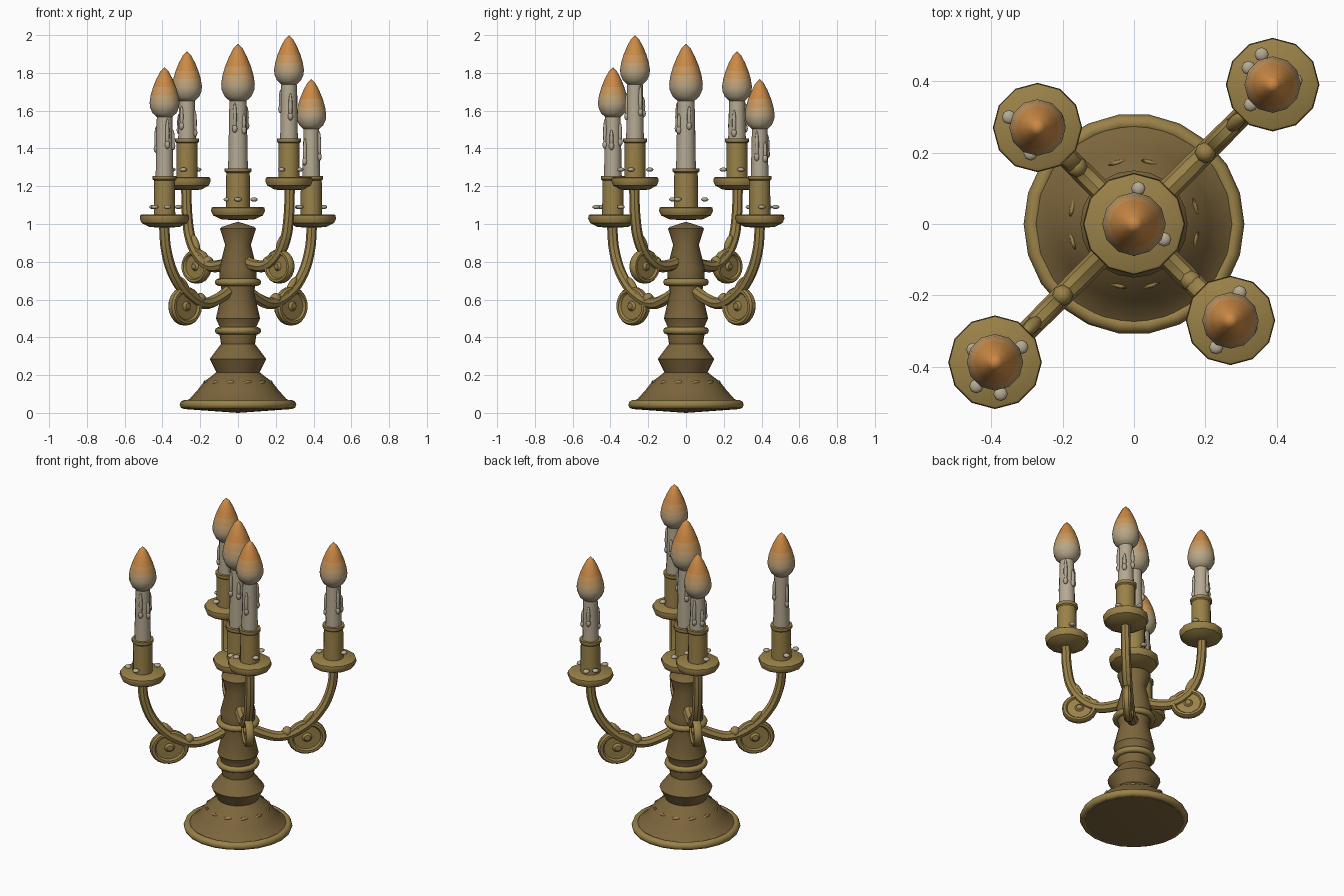
import bpy, bmesh
from math import pi, sin, cos, radians, sqrt
from mathutils import Matrix, Vector

if "Cube" in bpy.data.objects:
    bpy.data.objects.remove(bpy.data.objects["Cube"])


def material(name, rgb):
    m = bpy.data.materials.new(name)
    m.diffuse_color = (*rgb, 1)
    m.use_nodes = True
    m.node_tree.nodes["Principled BSDF"].inputs["Base Color"].default_value = m.diffuse_color
    return m


BRONZE = material("dark_bronze", (0.20, 0.13, 0.045))
GOLD = material("gold", (0.32, 0.22, 0.065))
WAX = material("wax", (0.46, 0.40, 0.29))
FLAME = [material("flame_%d" % i, c) for i, c in enumerate(
    [(0.48, 0.39, 0.25), (0.54, 0.36, 0.18), (0.58, 0.31, 0.11), (0.60, 0.25, 0.06)])]


def finish(name, bm, mat, matrix=Matrix(), angle=35):
    bmesh.ops.recalc_face_normals(bm, faces=bm.faces[:])
    me = bpy.data.meshes.new(name)
    bm.to_mesh(me)
    bm.free()
    ob = bpy.data.objects.new(name, me)
    bpy.context.collection.objects.link(ob)
    me.materials.append(mat)
    ob.matrix_world = matrix
    bpy.ops.object.select_all(action='DESELECT')
    ob.select_set(True)
    bpy.context.view_layer.objects.active = ob
    bpy.ops.object.shade_smooth_by_angle(angle=radians(angle))
    return ob


def lathe(name, profile, sides, mat, matrix=Matrix(), angle=35):
    """Spin a list of (radius, z) points around z."""
    bm = bmesh.new()
    rings = []
    for r, z in profile:
        if r == 0:
            rings.append([bm.verts.new((0, 0, z))] * sides)
        else:
            rings.append([bm.verts.new((r * cos(2 * pi * i / sides), r * sin(2 * pi * i / sides), z))
                          for i in range(sides)])
    for a, b in zip(rings, rings[1:]):
        for i in range(sides):
            j = (i + 1) % sides
            loop = list(dict.fromkeys([a[i], a[j], b[j], b[i]]))
            if len(loop) > 2:
                bm.faces.new(loop)
    return finish(name, bm, mat, matrix, angle)


def ring(name, R, r, z, sides, mat):
    prof = [(R + r * cos(t * pi / 4), z + r * sin(t * pi / 4)) for t in range(9)]
    ob = lathe(name, prof, sides, mat, angle=60)
    bm = bmesh.new()
    bm.from_mesh(ob.data)
    bmesh.ops.remove_doubles(bm, verts=bm.verts[:], dist=1e-5)
    bm.to_mesh(ob.data)
    bm.free()


def blobs(name, placements, mat, matrix=Matrix()):
    """One object made of several ellipsoids, each (location, scale, rotation)."""
    bm = bmesh.new()
    for loc, scale, rot in placements:
        bmesh.ops.create_uvsphere(bm, u_segments=8, v_segments=6, radius=1,
                                  matrix=Matrix.Translation(loc) @ rot @ Matrix.Diagonal((*scale, 1)))
    return finish(name, bm, mat, matrix, 60)


def rz(a):
    return Matrix.Rotation(a, 4, 'Z')


# base and turned column
lathe("column", [(0, 0), (0.28, 0.02), (0.28, 0.06), (0.255, 0.075), (0.215, 0.12), (0.18, 0.165),
                 (0.14, 0.195), (0.115, 0.215), (0.15, 0.285), (0.09, 0.365), (0.1, 0.43),
                 (0.097, 0.455), (0.117, 0.5), (0.085, 0.64), (0.095, 0.69), (0.1, 0.76),
                 (0.068, 0.89), (0.095, 0.975), (0.085, 0.985), (0, 1.012)], 20, BRONZE)
ring("base_rim", 0.285, 0.024, 0.044, 22, GOLD)
ring("lower_collar", 0.104, 0.019, 0.435, 18, GOLD)
ring("upper_collar", 0.104, 0.019, 0.692, 18, GOLD)

# small leaves around the base
leaves = []
for k in range(12):
    a = radians(15 + 30 * k)
    leaves.append(((0.178 * cos(a), 0.178 * sin(a), 0.16), (0.007, 0.028, 0.011),
                   rz(a) @ Matrix.Rotation(radians(14), 4, 'X')))
blobs("base_leaves", leaves, GOLD)


def candle(tag, x, y, dish_z, dish_r, sock_r, wax_r, flame_r, z0, z1, drops, turn):
    """Drip dish, socket, candle, flame; dish_z is the top of the dish."""
    at = Matrix.Translation((x, y, 0))
    d = dish_z
    lathe(tag + "_dish", [(0, d - 0.07), (dish_r * 0.6, d - 0.066), (dish_r * 0.92, d - 0.045),
                          (dish_r, d - 0.022), (dish_r * 0.98, d - 0.004), (dish_r * 0.93, d),
                          (0, d + 0.002)], 12, GOLD, at)
    s = d + 0.205
    lathe(tag + "_socket", [(0, d - 0.01), (sock_r, d - 0.01), (sock_r * 0.97, s - 0.025),
                            (sock_r * 1.1, s - 0.018), (sock_r * 1.1, s), (0, s)], 12, GOLD, at)
    lathe(tag + "_wax", [(0, s - 0.03), (wax_r * 1.08, s - 0.03), (wax_r * 0.92, z0 + 0.03),
                         (0, z0 + 0.035)], 12, WAX, at)
    # flame, coloured in bands towards the tip
    h = z1 - z0
    shape = [(0, 0), (0.5, 0.02), (0.8, 0.1), (0.97, 0.21), (1, 0.31), (0.93, 0.45),
             (0.77, 0.61), (0.53, 0.78), (0.27, 0.92), (0, 1)]
    ob = lathe(tag + "_flame", [(r * flame_r, z0 + t * h) for r, t in shape], 12, FLAME[0], at, 60)
    for m in FLAME[1:]:
        ob.data.materials.append(m)
    for p in ob.data.polygons:
        t = (p.center.z - z0) / h
        p.material_index = sum(t > lim for lim in (0.3, 0.5, 0.68))
    # wax runs on the candle
    runs = []
    for i, (ang, ln) in enumerate([(250, 0.08), (20, 0.06), (130, 0.07), (310, 0.05)]):
        a = radians(ang + turn)
        top = z0 + 0.0 - 0.02 * i
        runs.append(((wax_r * cos(a), wax_r * sin(a), top - ln), (0.011, 0.011, ln), Matrix()))
        runs.append(((wax_r * cos(a), wax_r * sin(a), top - 1.75 * ln), (0.014, 0.014, 0.022), Matrix()))
    blobs(tag + "_wax_runs", runs, WAX, at)
    # hardened drops over the dish
    blobs(tag + "_wax_drops", [((r * cos(radians(a)), r * sin(radians(a)), d + 0.04),
                                (0.02, 0.02, 0.011), Matrix()) for a, r in drops], WAX, at)


candle("centre", 0, 0, 1.09, 0.143, 0.064, 0.049, 0.089, 1.645, 1.955,
       [(83, 0.1), (333, 0.095), (200, 0.06), (270, 0.07)], 0)

# arm paths as (diagonal offset along x, z)
LONG = [(0.03, 0.66), (0.11, 0.602), (0.175, 0.58), (0.25, 0.613), (0.33, 0.71), (0.378, 0.85), (0.392, 1.0)]
SHORT = [(0.03, 0.805), (0.1, 0.778), (0.15, 0.78), (0.2, 0.818), (0.248, 0.91), (0.268, 1.03), (0.274, 1.19)]


def arm(tag, ang, path, scroll_x, scroll_z, scroll_r, knob, leaf):
    turn = rz(radians(ang))
    cu = bpy.data.curves.new(tag, 'CURVE')
    cu.dimensions = '3D'
    cu.bevel_depth = 0.031
    cu.bevel_resolution = 2
    cu.resolution_u = 4
    cu.use_fill_caps = True
    sp = cu.splines.new('BEZIER')
    sp.bezier_points.add(len(path) - 1)
    for i, (p, (x, z)) in enumerate(zip(sp.bezier_points, path)):
        p.co = (x * sqrt(2), 0, z)
        p.handle_left_type = p.handle_right_type = 'AUTO'
        p.radius = 1.05 - 0.03 * i
    ob = bpy.data.objects.new(tag, cu)
    bpy.context.collection.objects.link(ob)
    cu.materials.append(GOLD)
    ob.matrix_world = turn
    bpy.ops.object.select_all(action='DESELECT')
    ob.select_set(True)
    bpy.context.view_layer.objects.active = ob
    bpy.ops.object.convert(target='MESH')
    bpy.ops.object.shade_smooth_by_angle(angle=radians(30))
    # round scroll lying in the plane of the arm
    half = [(0, 0.026), (0.16, 0.024), (0.26, 0.012), (0.7, 0.012), (0.78, 0.023), (0.92, 0.023), (1, 0.012)]
    prof = [(r * scroll_r, -z) for r, z in half] + [(r * scroll_r, z) for r, z in reversed(half)]
    lathe(tag + "_scroll", prof, 20, GOLD,
          turn @ Matrix.Translation((scroll_x * sqrt(2), 0, scroll_z)) @ Matrix.Rotation(pi / 2, 4, 'X')
          @ Matrix.Diagonal((1.1, 1, 1, 1)))
    # knob and leaf on the upper side
    blobs(tag + "_ornaments", [
        ((knob[0] * sqrt(2), 0, knob[1]), (0.03, 0.03, 0.03), Matrix()),
        ((leaf[0] * sqrt(2), 0, leaf[1]), (0.018, 0.02, 0.05), Matrix.Rotation(radians(leaf[2]), 4, 'Y'))],
        GOLD, turn)


long_args = (LONG, 0.28, 0.565, 0.102, (0.2, 0.605), (0.285, 0.68, 40))
short_args = (SHORT, 0.219, 0.775, 0.09, (0.16, 0.8), (0.225, 0.9, 28))
arm("front_left_arm", 225, *long_args)
arm("back_right_arm", 45, *long_args)
arm("front_right_arm", 315, *short_args)
arm("back_left_arm", 135, *short_args)

candle("front_left", -0.389, -0.387, 1.05, 0.131, 0.057, 0.044, 0.079, 1.56, 1.83,
       [(280, 0.09), (232, 0.085), (30, 0.085), (150, 0.07)], 40)
candle("back_right", 0.388, 0.39, 1.05, 0.131, 0.057, 0.044, 0.079, 1.495, 1.768,
       [(110, 0.09), (145, 0.082), (222, 0.083), (10, 0.065)], 90)
candle("front_right", 0.27, -0.27, 1.248, 0.125, 0.057, 0.044, 0.079, 1.733, 2.0,
       [(72, 0.082), (242, 0.085), (340, 0.06)], 150)
candle("back_left", -0.27, 0.27, 1.248, 0.125, 0.057, 0.044, 0.079, 1.645, 1.915,
       [(160, 0.085), (255, 0.075), (20, 0.06)], 210)
